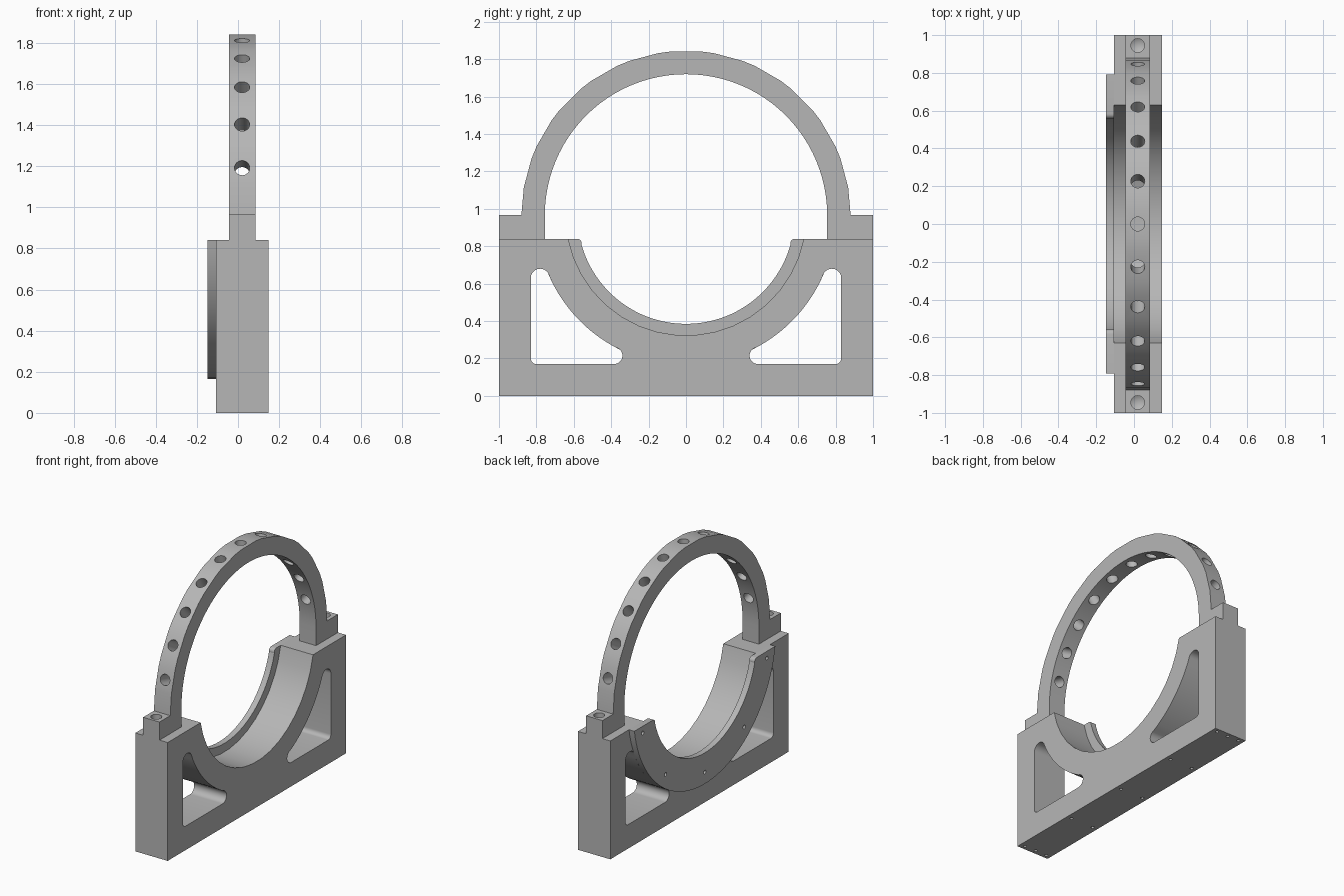
import bpy, bmesh
from math import sin, cos, radians, atan2, pi
from mathutils import Matrix, Vector

if "Cube" in bpy.data.objects:
    bpy.data.objects.remove(bpy.data.objects["Cube"], do_unlink=True)

metal = bpy.data.materials.new("grey metal")
metal.use_nodes = True
grey = (0.47, 0.47, 0.47, 1)
metal.diffuse_color = grey
metal.node_tree.nodes["Principled BSDF"].inputs["Base Color"].default_value = grey

CZ = 0.965        # height of the bore axis
BACK, FRONT = -0.106, 0.148
MID = 0.02        # centre plane of the strap
TOP = 0.84        # top of the base


def arc(cy, cz, r, a0, a1, n):
    """Points of an arc in the y-z plane, angles in degrees from +y."""
    return [(cy + r * cos(radians(a0 + (a1 - a0) * i / n)),
             cz + r * sin(radians(a0 + (a1 - a0) * i / n))) for i in range(n + 1)]


def prism(bm, points, x0, x1):
    """Extrude a closed y-z outline from x0 to x1."""
    face = bm.faces.new([bm.verts.new((x0, y, z)) for y, z in points])
    new = bmesh.ops.extrude_face_region(bm, geom=[face])["geom"]
    bmesh.ops.translate(bm, vec=(x1 - x0, 0, 0),
                        verts=[v for v in new if isinstance(v, bmesh.types.BMVert)])


def drill(bm, centre, axis, r, depth, tip=0.0):
    """Round cutter centred on a point; tip adds a drill point at its -axis end."""
    turn = Vector((0, 0, 1)).rotation_difference(Vector(axis)).to_matrix().to_4x4()
    made = bmesh.ops.create_cone(bm, cap_ends=True, segments=24, radius1=r, radius2=r,
                                 depth=depth, matrix=Matrix.Translation(centre) @ turn)
    if tip:
        caps = {f for v in made["verts"] for f in v.link_faces if len(f.verts) > 4}
        end = min(caps, key=lambda f: f.calc_center_median().dot(Vector(axis)))
        bmesh.ops.poke(bm, faces=[end], offset=tip)


def make(name, bm):
    bmesh.ops.recalc_face_normals(bm, faces=bm.faces)
    mesh = bpy.data.meshes.new(name)
    bm.to_mesh(mesh)
    bm.free()
    mesh.materials.append(metal)
    obj = bpy.data.objects.new(name, mesh)
    bpy.context.collection.objects.link(obj)
    return obj


def finish(obj, cutter_bm):
    """Cut the holes, remove the cutter and smooth the curved walls."""
    cutter = make(obj.name + "_cutter", cutter_bm)
    cutter.hide_render = True
    mod = obj.modifiers.new("holes", "BOOLEAN")
    mod.operation, mod.solver, mod.object = "DIFFERENCE", "EXACT", cutter
    bpy.ops.object.select_all(action="DESELECT")
    bpy.context.view_layer.objects.active = obj
    obj.select_set(True)
    bpy.ops.object.modifier_apply(modifier=mod.name)
    bpy.data.objects.remove(cutter, do_unlink=True)
    bpy.ops.object.shade_smooth_by_angle(angle=radians(25))


def saddle_arc(r, n):
    """Lower arc of the bore from -y to +y, ending at the base top."""
    a = -math_drop(r)
    return arc(0, CZ, r, -180 - a, a, n)


def math_drop(r):
    return atan2(CZ - TOP, (r * r - (CZ - TOP) ** 2) ** 0.5) * 180 / pi


# Base block with round saddle
bm = bmesh.new()
prism(bm, [(-1, TOP), (-1, 0), (1, 0), (1, TOP)] + saddle_arc(0.642, 17)[::-1], BACK, FRONT)
base = make("base_block", bm)

# Side windows, following the saddle with rounded corners
cut = bmesh.new()
R = 0.80
window = (arc(0.78, 0.63, 0.05, 0, 157, 12)
          + arc(0, CZ, R, -26, -61, 14)
          + arc(0.385, 0.215, 0.045, 117, 270, 12)
          + arc(0.80, 0.20, 0.03, -90, 0, 6))
for side in (1, -1):
    prism(cut, [(side * y, z) for y, z in window], BACK - 0.1, FRONT + 0.1)
    # Clamp screw holes
    drill(cut, (MID, side * 0.945, 0.72), (0, 0, 1), 0.036, 0.3, 0.02)
    # Holes under the ends
    for dx in (-0.09, 0, 0.09):
        drill(cut, (MID + dx, side * 0.97, 0), (0, 0, 1), 0.011, 0.12)
# Holes under the middle
for y in (-0.5, 0, 0.5):
    for dx in (-0.09, 0.09):
        drill(cut, (MID + dx, y, 0), (0, 0, 1), 0.011, 0.12)
finish(base, cut)

# Retaining lip plate with rounded inner ends
bm = bmesh.new()
inner = arc(0, CZ, 0.58, -164.5, -15.5, 48)
corner = arc(0.583, TOP - 0.025, 0.025, 180, 90, 5)
outline = (saddle_arc(R, 48) + corner[::-1] + inner[::-1]
           + [(-y, z) for y, z in corner])
prism(bm, outline, -0.148, BACK)
lip = make("lip_plate", bm)
cut = bmesh.new()
for a in range(-166, 0, 38):
    y, z = arc(0, CZ, 0.717, a, a, 1)[0]
    drill(cut, (-0.14, y, z), (1, 0, 0), 0.013, 0.05)
finish(lip, cut)

# Strap arch with flats at the holes and square feet
bm = bmesh.new()
outer = []
for a in range(15, 180, 15):
    outer += arc(0, CZ, 0.88, a - 5.2, a + 5.2, 1)
outline = ([(0.755, TOP), (1, TOP), (1, 0.968), (0.88, 0.968)] + outer
           + [(-0.88, 0.968), (-1, 0.968), (-1, TOP), (-0.755, TOP)]
           + arc(0, CZ, 0.755, 180, 0, 48))
prism(bm, outline, MID - 0.064, MID + 0.064)
strap = make("strap_arch", bm)
cut = bmesh.new()
for a in range(15, 180, 15):
    y, z = arc(0, CZ, 0.82, a, a, 1)[0]
    drill(cut, (MID, y, z), (0, y, z - CZ), 0.037, 0.25)
for side in (1, -1):
    drill(cut, (MID, side * 0.945, 0.9), (0, 0, 1), 0.036, 0.3)
finish(strap, cut)
